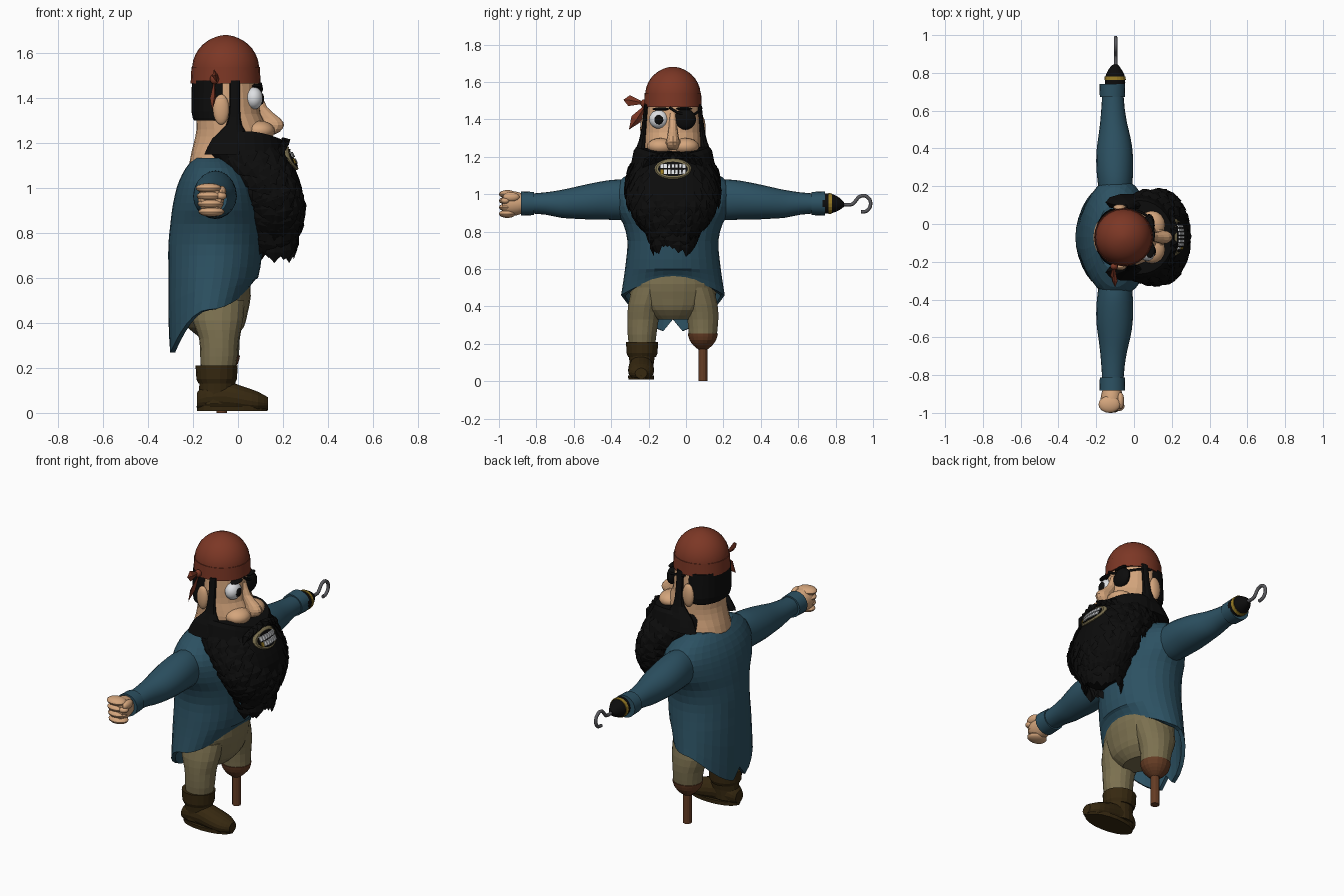
import bpy, bmesh, math, random
from mathutils import Vector, Matrix

random.seed(4)
if "Cube" in bpy.data.objects:
    bpy.data.objects.remove(bpy.data.objects["Cube"], do_unlink=True)
MID = -0.07  # y of the figure's symmetry plane; it faces +x


def colour(name, *rgb):
    m = bpy.data.materials.new(name)
    lin = [((c / 255 + 0.055) / 1.055) ** 2.4 if c > 10 else c / 3294 for c in rgb] + [1]
    m.diffuse_color = lin
    m.use_nodes = True
    m.node_tree.nodes["Principled BSDF"].inputs["Base Color"].default_value = lin
    return m


RED, BLUE = colour("rust_red", 124, 55, 37), colour("sea_blue", 44, 81, 98)
KHAKI, LEATHER = colour("khaki", 124, 113, 80), colour("dark_leather", 54, 40, 16)
WOOD, SKIN = colour("wood", 101, 60, 36), colour("skin", 212, 165, 124)
BLACK, WHITE = colour("black", 12, 12, 12), colour("white", 222, 224, 227)
GOLD, STEEL = colour("gold", 150, 122, 36), colour("steel", 90, 90, 94)


def finish(name, bm, mat, smooth=False, warp=None):
    if warp:
        for v in bm.verts:
            v.co = warp(v.co.copy())
    bmesh.ops.recalc_face_normals(bm, faces=bm.faces)
    me = bpy.data.meshes.new(name)
    bm.to_mesh(me)
    bm.free()
    me.materials.append(mat)
    ob = bpy.data.objects.new(name, me)
    bpy.context.collection.objects.link(ob)
    if smooth:
        bpy.ops.object.select_all(action='DESELECT')
        ob.select_set(True)
        bpy.context.view_layer.objects.active = ob
        bpy.ops.object.shade_smooth_by_angle(angle=math.radians(35))
    return ob


def refine(rings, steps):
    """Adds in-between rings on a smooth curve."""
    out = []
    for i in range(len(rings) - 1):
        p = [rings[max(0, min(len(rings) - 1, i + k))] for k in (-1, 0, 1, 2)]
        for j in range(steps):
            t = j / steps
            out.append([b + t / 2 * (c - a + t * (2 * a - 5 * b + 4 * c - d + t * (3 * (b - c) + d - a)))
                        for a, b, c, d in zip(*p)])
    return out + [list(rings[-1])]


def loft(name, rings, mat, axis="z", side=1, n=24, steps=2, base=True, smooth=False, warp=None):
    """Rings are (distance along axis, centre a, centre b, radius a, radius b)."""
    bm, loops = bmesh.new(), []
    for t, a, b, ra, rb in refine(rings, steps):
        loop = []
        for k in range(n):
            w = 2 * math.pi * k / n
            p, q = a + ra * math.cos(w), b + rb * math.sin(w)
            co = {"z": (p, MID + q, t), "y": (p, MID + side * t, q), "x": (t, MID + p, q)}[axis]
            loop.append(bm.verts.new(co))
        loops.append(loop)
    for lo, hi in zip(loops, loops[1:]):
        for k in range(n):
            bm.faces.new((lo[k], lo[(k + 1) % n], hi[(k + 1) % n], hi[k]))
    bm.faces.new(loops[-1])
    if base:
        bm.faces.new(loops[0])
    return finish(name, bm, mat, smooth, warp)


def balls(name, mat, *items):
    """Ellipsoids given as (x, offset from middle, z, radii)."""
    bm = bmesh.new()
    for x, y, z, *r in items:
        bmesh.ops.create_uvsphere(bm, u_segments=16, v_segments=10, radius=1,
                                  matrix=Matrix.Translation((x, MID + y, z)) @ Matrix.Diagonal((*r, 1)))
    return finish(name, bm, mat, True)


def tube(name, pts, radius, mat):
    cu = bpy.data.curves.new(name, 'CURVE')
    cu.dimensions, cu.bevel_depth, cu.bevel_resolution, cu.use_fill_caps = '3D', radius, 2, True
    sp = cu.splines.new('POLY')
    pts = refine(pts, 4)
    sp.points.add(len(pts) - 1)
    for p, co in zip(sp.points, pts):
        p.co = (co[0], MID + co[1], co[2], 1)
    ob = bpy.data.objects.new(name, cu)
    bpy.context.collection.objects.link(ob)
    cu.materials.append(mat)
    bpy.ops.object.select_all(action='DESELECT')
    ob.select_set(True)
    bpy.context.view_layer.objects.active = ob
    bpy.ops.object.convert(target='MESH')


def lock(bm, top, tip, out, width, thick, wide_at=0.5):
    """A pointed, flattened lock."""
    top, tip, out = Vector(top), Vector(tip), Vector(out).normalized()
    mid, across = top.lerp(tip, wide_at), (tip - top).cross(out).normalized()
    ring = [bm.verts.new(mid + d) for d in (across * width, out * thick, -across * width, -out * thick)]
    ends = [bm.verts.new(top), bm.verts.new(tip)]
    for k in range(4):
        for e in ends:
            bm.faces.new((ring[k], ring[(k + 1) % 4], e))


# Jacket with arched front hem and split tail
def hem(co):
    w = max(0, min(1, (0.6 - co.z) / 0.14))
    u = (co.x + 0.13) / 0.175
    co.z += w * u * u * (0.085 if u > 0 else -0.2)
    if u < -0.9 and w > 0.9 and abs(co.y - MID) < 0.01:
        co.z += 0.07
    return co


jacket = loft("jacket", [(.46, -.13, 0, .175, .277), (.55, -.117, 0, .193, .263), (.65, -.105, 0, .205, .25),
              (.75, -.1, 0, .21, .243), (.84, -.095, 0, .206, .265), (.9, -.094, 0, .2, .3),
              (.97, -.093, 0, .188, .32), (1.03, -.095, 0, .168, .315), (1.09, -.1, 0, .132, .265),
              (1.135, -.11, 0, .085, .17)], BLUE, n=32, base=False, warp=hem)
solid = jacket.modifiers.new("cloth", 'SOLIDIFY')
solid.thickness = 0.022

# Trousers
loft("trouser_seat", [(.33, -.09, 0, .07, .1), (.38, -.1, 0, .125, .18), (.44, -.105, 0, .147, .225),
                      (.52, -.095, 0, .152, .235), (.6, -.1, 0, .15, .22)], KHAKI)
loft("booted_leg", [(.18, -.09, -.165, .075, .07), (.25, -.085, -.165, .083, .078), (.33, -.085, -.16, .088, .085),
                    (.41, -.09, -.15, .112, .09), (.5, -.09, -.12, .12, .1)], KHAKI, n=18)
loft("peg_side_leg", [(.245, -.075, .16, .08, .076), (.33, -.08, .16, .088, .084),
                      (.41, -.09, .15, .112, .09), (.5, -.09, .12, .12, .1)], KHAKI, n=18)

# Wooden leg
loft("peg_socket", [(.17, -.075, .16, .025, .025), (.19, -.075, .16, .05, .05), (.22, -.075, .16, .075, .072),
                    (.255, -.075, .16, .084, .082)], WOOD, n=18)
loft("peg", [(0, -.072, .16, .024, .024), (.18, -.072, .16, .024, .024)], WOOD, n=12, steps=1)


# Boot
def flat_sole(co):
    co.z = max(co.z, 0.012)
    return co


loft("boot_cuff", [(.13, -.095, -.165, .08, .076), (.15, -.095, -.165, .09, .084),
                   (.21, -.095, -.165, .094, .087)], LEATHER, n=18, steps=1)
loft("boot_shaft", [(.04, -.1, -.168, .08, .064), (.1, -.093, -.167, .08, .066), (.16, -.092, -.165, .08, .075)],
     LEATHER, n=18)
loft("boot_foot", [(-.183, -.17, .055, .035, .035), (-.14, -.17, .07, .06, .06), (-.05, -.17, .072, .066, .067),
                   (.03, -.17, .058, .07, .058), (.09, -.17, .048, .062, .046), (.133, -.17, .042, .032, .028)],
     LEATHER, axis="x", n=18, warp=flat_sole)
loft("boot_sole", [(.008, -.025, -.17, .157, .068), (.03, -.025, -.17, .159, .07)], LEATHER, n=20, steps=1)

# Sleeves and cuffs, mirrored
for side, label in ((-1, "fist"), (1, "hook")):
    loft(label + "_sleeve", [(.2, -.1, .97, .085, .1), (.29, -.1, .97, .092, .108), (.36, -.102, .968, .097, .104),
                             (.45, -.103, .96, .096, .095), (.53, -.104, .953, .085, .084),
                             (.6, -.108, .948, .072, .074), (.68, -.111, .95, .062, .06),
                             (.76, -.112, .95, .056, .053)], BLUE, axis="y", side=side, n=20, smooth=True)
    loft(label + "_cuff", [(.742, -.115, .95, .066, .062), (.812, -.115, .95, .068, .065)], BLUE,
         axis="y", side=side, n=20, steps=1, smooth=True)

# Fist
loft("palm", [(.79, -.115, .95, .045, .045), (.83, -.118, .95, .055, .062), (.88, -.12, .95, .058, .066),
              (.91, -.12, .95, .045, .05)], SKIN, axis="y", side=-1, n=16, smooth=True)
balls("fingers", SKIN, *[(-.13 + .004 * k, -.885, 1.0 - .035 * k, .058, .045, .022) for k in range(4)])
balls("thumb", SKIN, (-.072, -.865, .985, .02, .045, .025), (-.08, -.895, .965, .03, .025, .018))

# Hook
loft("hook_base", [(.8, -.1, .95, .053, .053), (.845, -.1, .95, .053, .053), (.875, -.1, .949, .042, .042),
                   (.9, -.1, .947, .026, .026), (.915, -.098, .945, .012, .012)], BLACK, axis="y", n=18, smooth=True)
loft("hook_band", [(.832, -.1, .95, .057, .057), (.85, -.1, .95, .055, .055)], GOLD, axis="y", n=18, steps=1)
tube("hook", [(-.097, .9, .945), (-.097, .955, .945), (-.097, .975, .962), (-.097, .995, .985), (-.097, 1.025, .992),
              (-.097, 1.053, .97), (-.097, 1.055, .935), (-.097, 1.035, .91), (-.097, 1.005, .905)], .0095, STEEL)

# Head and face
loft("head", [(1.05, -.11, 0, .105, .13), (1.12, -.095, 0, .12, .145), (1.2, -.035, 0, .162, .15),
              (1.26, -.025, 0, .16, .153), (1.33, -.043, 0, .145, .15), (1.4, -.05, 0, .146, .148),
              (1.49, -.055, 0, .143, .143)], SKIN)
balls("cheeks", SKIN, *[(.095, s * .065, 1.255, .07, .075, .045) for s in (-1, 1)])
loft("nose", [(1.235, .12, 0, .03, .022), (1.25, .14, 0, .045, .032), (1.28, .152, 0, .053, .036),
              (1.31, .14, 0, .048, .03), (1.36, .1, 0, .03, .022), (1.43, .08, 0, .02, .018)], SKIN, n=12)
balls("nostrils", SKIN, *[(.125, s * .032, 1.268, .032, .022, .022) for s in (-1, 1)])
balls("ears", SKIN, *[(-.075, s * .155, 1.35, .036, .02, .068) for s in (-1, 1)])
balls("eye", WHITE, (.07, -.075, 1.4, .042, .052, .05))
balls("pupil", BLACK, (.106, -.075, 1.398, .01, .024, .025))
balls("eyebrows", BLACK, (.085, -.065, 1.455, .025, .045, .009), (.085, .06, 1.457, .02, .045, .009))
balls("eye_patch", BLACK, (.08, .062, 1.4, .03, .062, .057))
tube("patch_strap", [(.1, -.02, 1.465), (.103, .03, 1.435), (.08, .1, 1.425), (.03, .135, 1.44), (-.05, .152, 1.46)],
     .007, BLACK)

# Hair and sideburns
loft("back_hair", [(1.3, -.11, 0, .085, .142), (1.34, -.1, 0, .107, .153), (1.48, -.098, 0, .107, .147)], BLACK)
for s, label in ((-1, "fist_side"), (1, "hook_side")):
    loft(label + "_sideburn", [(1.15, -.04, s * .185, .11, .045), (1.22, -.03, s * .175, .085, .035),
                               (1.28, -.018, s * .163, .036, .022), (1.36, -.015, s * .154, .024, .014),
                               (1.48, -.015, s * .142, .024, .012)], BLACK, n=10)

# Bandana with knotted tails
loft("bandana", [(1.47, -.055, 0, .152, .15), (1.52, -.055, 0, .15, .149), (1.57, -.055, 0, .144, .143),
                 (1.62, -.055, 0, .119, .118), (1.655, -.055, 0, .081, .08), (1.675, -.055, 0, .038, .038),
                 (1.681, -.055, 0, .008, .008)], RED, smooth=True)
loft("bandana_band", [(1.465, -.055, 0, .156, .154), (1.54, -.055, 0, .152, .151)], RED, steps=1, smooth=True)
bm = bmesh.new()
knot = (-.105, MID - .14, 1.485)
lock(bm, knot, (-.1, MID - .265, 1.505), (1, 0, .2), .03, .014, .75)
lock(bm, knot, (-.115, MID - .235, 1.345), (1, .3, 0), .03, .014, .6)
finish("bandana_tails", bm, RED)
balls("bandana_knot", RED, (-.105, -.155, 1.485, .02, .018, .022))

# Beard body covered with rows of locks
BEARD = [(.75, .16, 0, .08, .09), (.8, .165, 0, .105, .15), (.86, .165, 0, .12, .2), (.92, .165, 0, .125, .232),
         (1.0, .14, 0, .145, .25), (1.08, .085, 0, .172, .246), (1.15, .035, 0, .192, .226),
         (1.21, .03, 0, .178, .195)]


def beard_point(z, w, out=0.0):
    zc = max(BEARD[0][0], min(BEARD[-1][0], z))
    lo, hi = next((a, b) for a, b in zip(BEARD, BEARD[1:]) if a[0] <= zc <= b[0])
    f = (zc - lo[0]) / (hi[0] - lo[0])
    x, rx, ry = (lo[i] + f * (hi[i] - lo[i]) for i in (1, 3, 4))
    return Vector((x + (rx + out) * math.cos(w), MID + (ry + out) * math.sin(w), z))


def raise_sides(co):
    if co.z > 1.16:
        co.z += 0.05 * ((co.y - MID) / 0.21) ** 2
    return co


loft("beard", BEARD, BLACK, n=28, warp=raise_sides)
bm = bmesh.new()
for row in range(9):
    z0 = 1.2 - row * 0.05
    for k in range(19):
        w = (k - 9 + (row % 2) / 2) * 0.26 + random.uniform(-.05, .05)
        z = z0 + random.uniform(-.018, .018)
        if z > 1.04 and abs(w) < 0.55:
            continue
        drop = random.uniform(.085, .12)
        lock(bm, beard_point(z, w, -.005), beard_point(z - drop, w, .012),
             (math.cos(w), math.sin(w), 0), .042, .013, .6)
# Moustache locks
for s in (-1, 1):
    for k in range(4):
        lock(bm, (.195, MID + s * .035 * k, 1.225 - .004 * k), (.225 - .01 * k, MID + s * (.06 + .035 * k), 1.19 - .018 * k),
             (1, 0, .4), .024, .025)
finish("beard_locks", bm, BLACK)


# Mouth and teeth, bent around the beard
def bend(co):
    co.x -= (co.z - 1.135) * 0.45 + 2 * (co.y - MID) ** 2
    return co


loft("lips", [(.18, 0, 1.135, .1, .056), (.24, 0, 1.135, .098, .055), (.248, 0, 1.135, .09, .047)], KHAKI,
     axis="x", n=20, steps=1, warp=bend)
loft("mouth_gap", [(.23, 0, 1.135, .08, .039), (.251, 0, 1.135, .08, .039)], BLACK,
     axis="x", n=20, steps=1, warp=bend)
for label, mat, picks in (("teeth", WHITE, range(1, 14)), ("gold_tooth", GOLD, (0,))):
    bm = bmesh.new()
    for i in picks:
        col, up = i % 7 - 3, i // 7
        pos = Matrix.Translation((.252, MID + col * .0195, 1.12 + .03 * up))
        bmesh.ops.create_cube(bm, size=1, matrix=pos @ Matrix.Diagonal((.008, .015, .022, 1)))
    finish(label, bm, mat, warp=bend)
